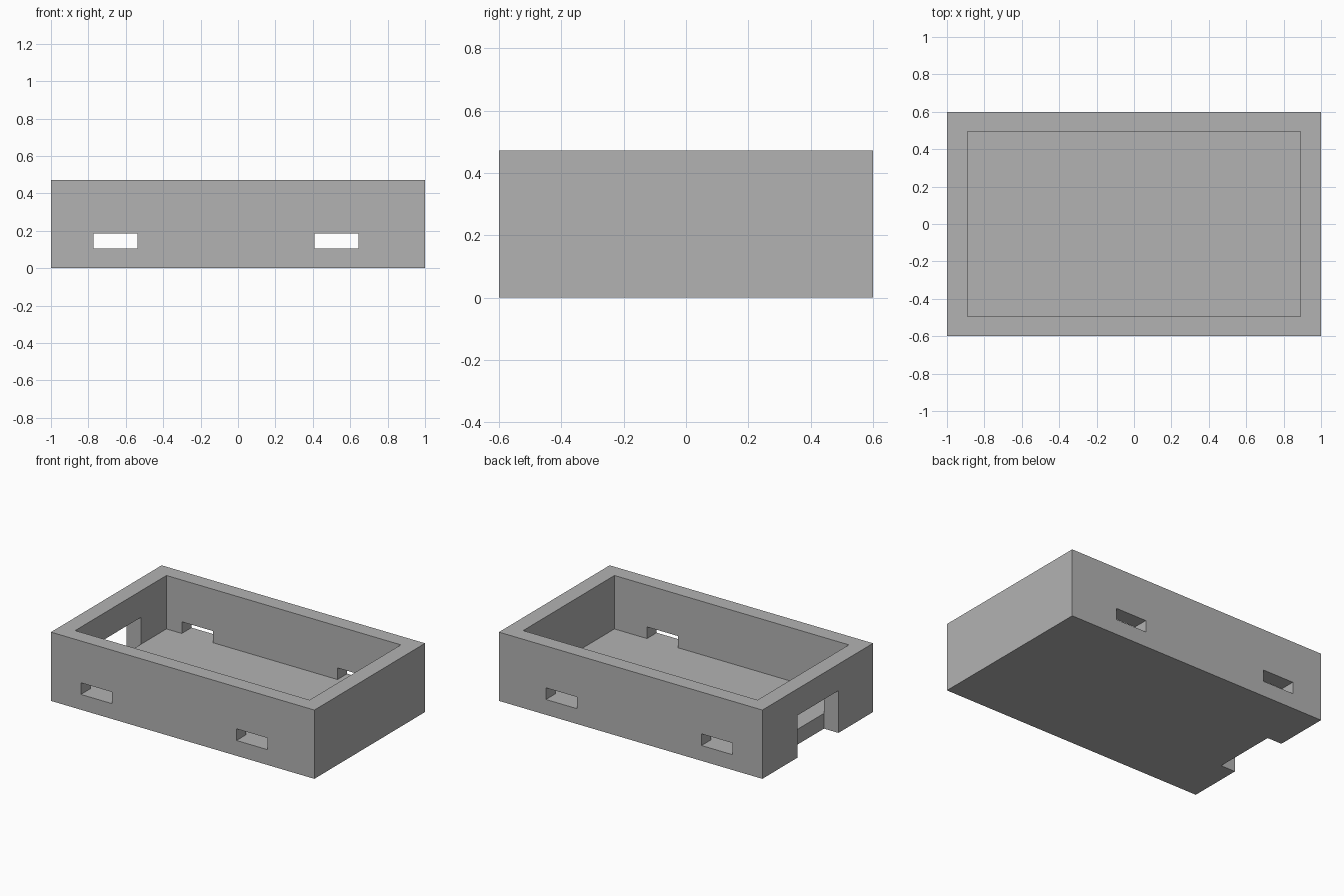
import bpy
import bmesh

default = bpy.data.objects.get("Cube")
if default:
    bpy.data.objects.remove(default, do_unlink=True)

# Overall proportions
HALF_X, HALF_Y, HEIGHT = 1.0, 0.6, 0.472
INNER_X, INNER_Y, FLOOR = 0.89, 0.495, 0.105
SLOT_TOP = 0.185
OVER = 0.2  # how far cutters reach past the outside

grey = bpy.data.materials.new("plain grey")
grey.use_nodes = True
colour = (0.45, 0.45, 0.45, 1)
grey.diffuse_color = colour
grey.node_tree.nodes["Principled BSDF"].inputs["Base Color"].default_value = colour


def box(name, low, high):
    """Box spanning two opposite corners."""
    bm = bmesh.new()
    bmesh.ops.create_cube(bm, size=1)
    for v in bm.verts:
        v.co = [lo if c < 0 else hi for c, lo, hi in zip(v.co, low, high)]
    mesh = bpy.data.meshes.new(name)
    bm.to_mesh(mesh)
    bm.free()
    mesh.materials.append(grey)
    obj = bpy.data.objects.new(name, mesh)
    bpy.context.collection.objects.link(obj)
    return obj


def cut(target, name, low, high):
    """Subtract a box from the target and discard the cutter."""
    cutter = box(name, low, high)
    cutter.hide_render = True
    mod = target.modifiers.new(name, "BOOLEAN")
    mod.operation = "DIFFERENCE"
    mod.solver = "EXACT"
    mod.object = cutter
    bpy.context.view_layer.update()
    result = target.evaluated_get(bpy.context.evaluated_depsgraph_get())
    mesh = bpy.data.meshes.new_from_object(result)
    target.modifiers.clear()
    target.data = mesh
    bpy.data.objects.remove(cutter, do_unlink=True)


# Solid block, hollowed into an open tray
tray = box("open_tray", (-HALF_X, -HALF_Y, 0), (HALF_X, HALF_Y, HEIGHT))
cut(tray, "cavity", (-INNER_X, -INNER_Y, FLOOR), (INNER_X, INNER_Y, HEIGHT + OVER))

# Slots level with the floor, through both long walls
for x0, x1 in ((-0.773, -0.538), (0.409, 0.643)):
    cut(tray, "wall_slot", (x0, -HALF_Y - OVER, FLOOR), (x1, HALF_Y + OVER, SLOT_TOP))

# Doorway in one end wall, open at the bottom
cut(tray, "end_doorway", (-HALF_X - OVER, -0.225, -OVER), (-INNER_X, 0.22, 0.29))
